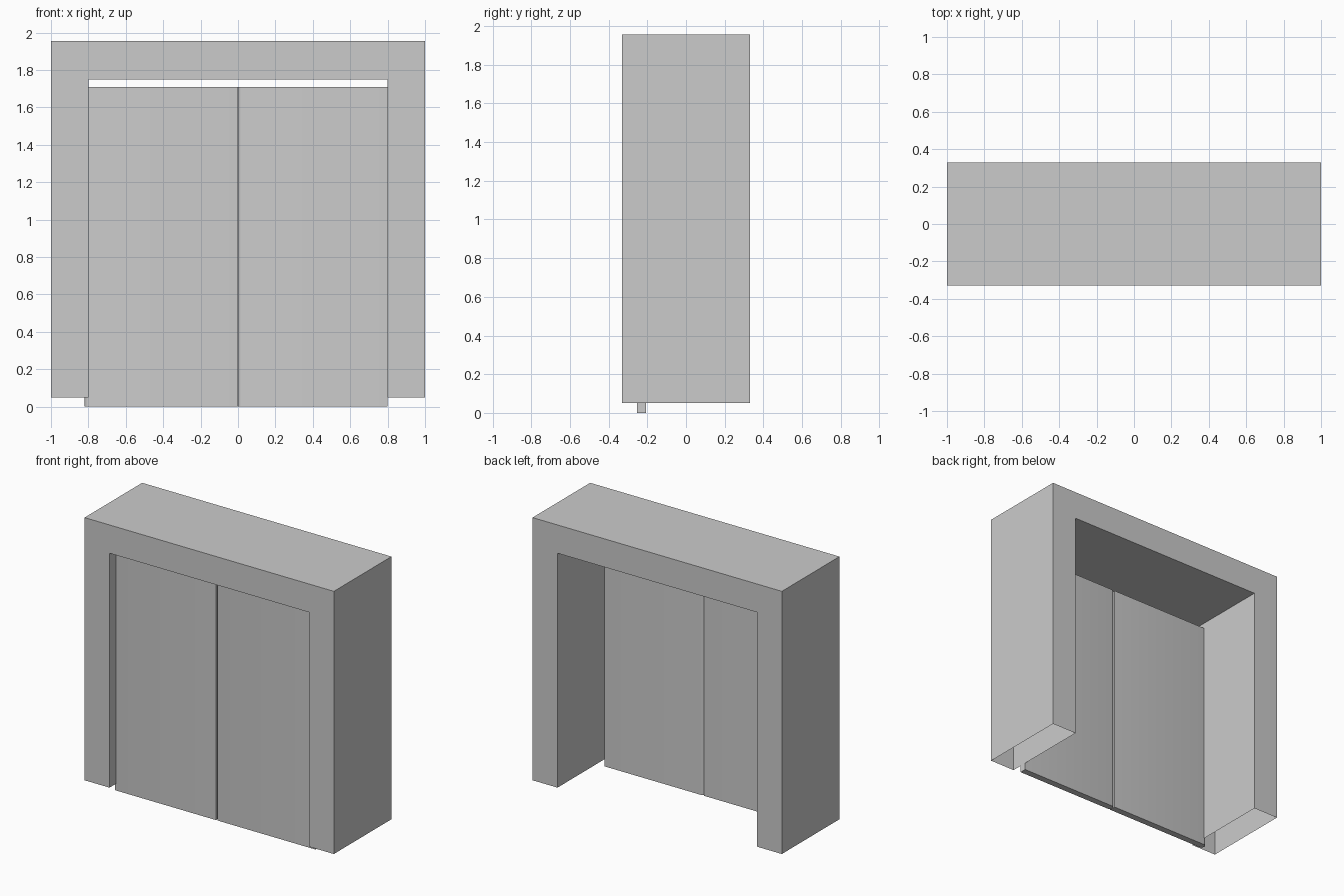
import bpy, bmesh, math

if "Cube" in bpy.data.objects:
    bpy.data.objects.remove(bpy.data.objects["Cube"])

grey = bpy.data.materials.new("plain grey")
grey.diffuse_color = (0.6, 0.6, 0.6, 1)
grey.use_nodes = True
grey.node_tree.nodes["Principled BSDF"].inputs["Base Color"].default_value = grey.diffuse_color


def extrude_profile(name, pts, vec, delete=None):
    """Fill a closed outline, extrude it along vec, drop faces matching delete."""
    bm = bmesh.new()
    face = bm.faces.new([bm.verts.new(p) for p in pts])
    ext = bmesh.ops.extrude_face_region(bm, geom=[face], use_keep_orig=True)
    verts = [g for g in ext["geom"] if isinstance(g, bmesh.types.BMVert)]
    bmesh.ops.translate(bm, verts=verts, vec=vec)
    bmesh.ops.recalc_face_normals(bm, faces=bm.faces)
    if delete:
        bmesh.ops.delete(bm, geom=[f for f in bm.faces if delete(f)], context='FACES')
    me = bpy.data.meshes.new(name)
    bm.to_mesh(me)
    bm.free()
    me.materials.append(grey)
    ob = bpy.data.objects.new(name, me)
    bpy.context.collection.objects.link(ob)
    return ob


# Doorway surround: hollow shell, legs open at the bottom
D, Z0 = 0.33, 0.05
arch = [(-1, Z0), (-1, 1.955), (1, 1.955), (1, Z0),
        (0.8, Z0), (0.8, 1.75), (-0.8, 1.75), (-0.8, Z0)]
extrude_profile("door_surround", [(x, -D, z) for x, z in arch], (0, 2 * D, 0),
                delete=lambda f: f.calc_center_median().z < Z0 + 0.01)

# Two door leaves, each with a rounded hinge edge on its left
R, Y = 0.024, -0.23
for name, x0, x1 in (("left_door_leaf", -0.82, 0.0), ("right_door_leaf", 0.0, 0.80)):
    pts = [(x1, Y - R, 0), (x1, Y + R, 0)]
    for i in range(9):
        a = math.pi / 2 + math.pi * i / 8
        pts.append((x0 + R + R * math.cos(a), Y + R * math.sin(a), 0))
    leaf = extrude_profile(name, pts, (0, 0, 1.71))
    bpy.ops.object.select_all(action='DESELECT')
    leaf.select_set(True)
    bpy.context.view_layer.objects.active = leaf
    bpy.ops.object.shade_smooth_by_angle(angle=math.radians(40))
